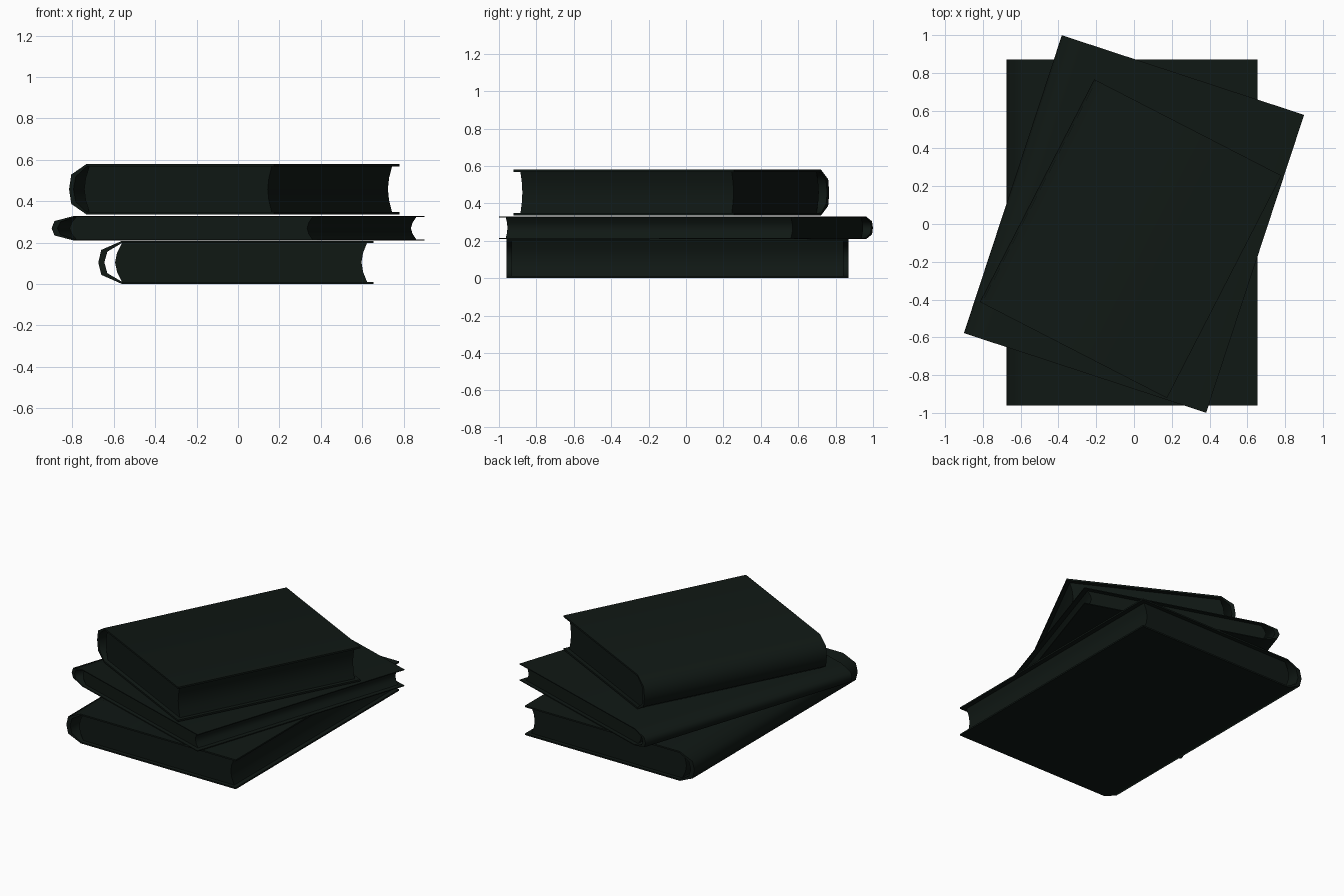
import bpy, bmesh
from math import radians
from mathutils import Matrix

if "Cube" in bpy.data.objects:
    bpy.data.objects.remove(bpy.data.objects["Cube"])

ink = bpy.data.materials.new("dark_green")
ink.diffuse_color = (0.005, 0.009, 0.007, 1)
ink.use_nodes = True
ink.node_tree.nodes["Principled BSDF"].inputs["Base Color"].default_value = ink.diffuse_color


def prism(name, profile, length, place):
    """Extrude an x-z outline along y, centred on y = 0."""
    bm = bmesh.new()
    face = bm.faces.new([bm.verts.new((x, -length / 2, z)) for x, z in profile])
    ext = bmesh.ops.extrude_face_region(bm, geom=[face])
    moved = [v for v in ext["geom"] if isinstance(v, bmesh.types.BMVert)]
    bmesh.ops.translate(bm, verts=moved, vec=(0, length, 0))
    bmesh.ops.recalc_face_normals(bm, faces=bm.faces)
    mesh = bpy.data.meshes.new(name)
    bm.to_mesh(mesh)
    bm.free()
    mesh.materials.append(ink)
    ob = bpy.data.objects.new(name, mesh)
    bpy.context.collection.objects.link(ob)
    ob.matrix_world = place
    bpy.ops.object.select_all(action='DESELECT')
    ob.select_set(True)
    bpy.context.view_layer.objects.active = ob
    bpy.ops.object.shade_smooth_by_angle(angle=radians(60))
    return ob


def book(prefix, x, y, z, width, length, height, turn):
    place = Matrix.Translation((x, y, z)) @ Matrix.Rotation(radians(turn), 4, 'Z')
    t = 0.05  # cover thickness as a share of height

    def scaled(points):
        return [((px - 0.5) * width, pz * height) for px, pz in points]

    # cover: two boards joined by a rounded hollow spine
    outer = [(1, 1), (0.086, 1), (0.011, 0.79), (0, 0.5),
             (0.011, 0.21), (0.086, 0), (1, 0)]
    inner = [(1, t), (0.086, t), (0.033, 0.25), (0.022, 0.5),
             (0.033, 0.75), (0.086, 1 - t), (1, 1 - t)]
    prism(prefix + "_cover", scaled(outer + inner), length, place)

    # page block: convex at the spine, concave at the fore edge
    steps = [(0.0, t), (0.018, 0.28), (0.025, 0.5), (0.018, 0.72), (0.0, 1 - t)]
    back = [(0.086 - d, h) for d, h in steps]
    fore = [(0.976 - d * 0.8, h) for d, h in reversed(steps)]
    prism(prefix + "_pages", scaled(back + fore), length - 0.055, place)


# stack of three books, each turned a little more
book("bottom_book", -0.01, -0.045, 0.0, 1.33, 1.83, 0.208, 0)
book("middle_book", 0.0, 0.0, 0.209, 1.35, 1.66, 0.12, -18.2)
book("top_book", -0.018, -0.078, 0.335, 1.114, 1.325, 0.245, -27.2)
